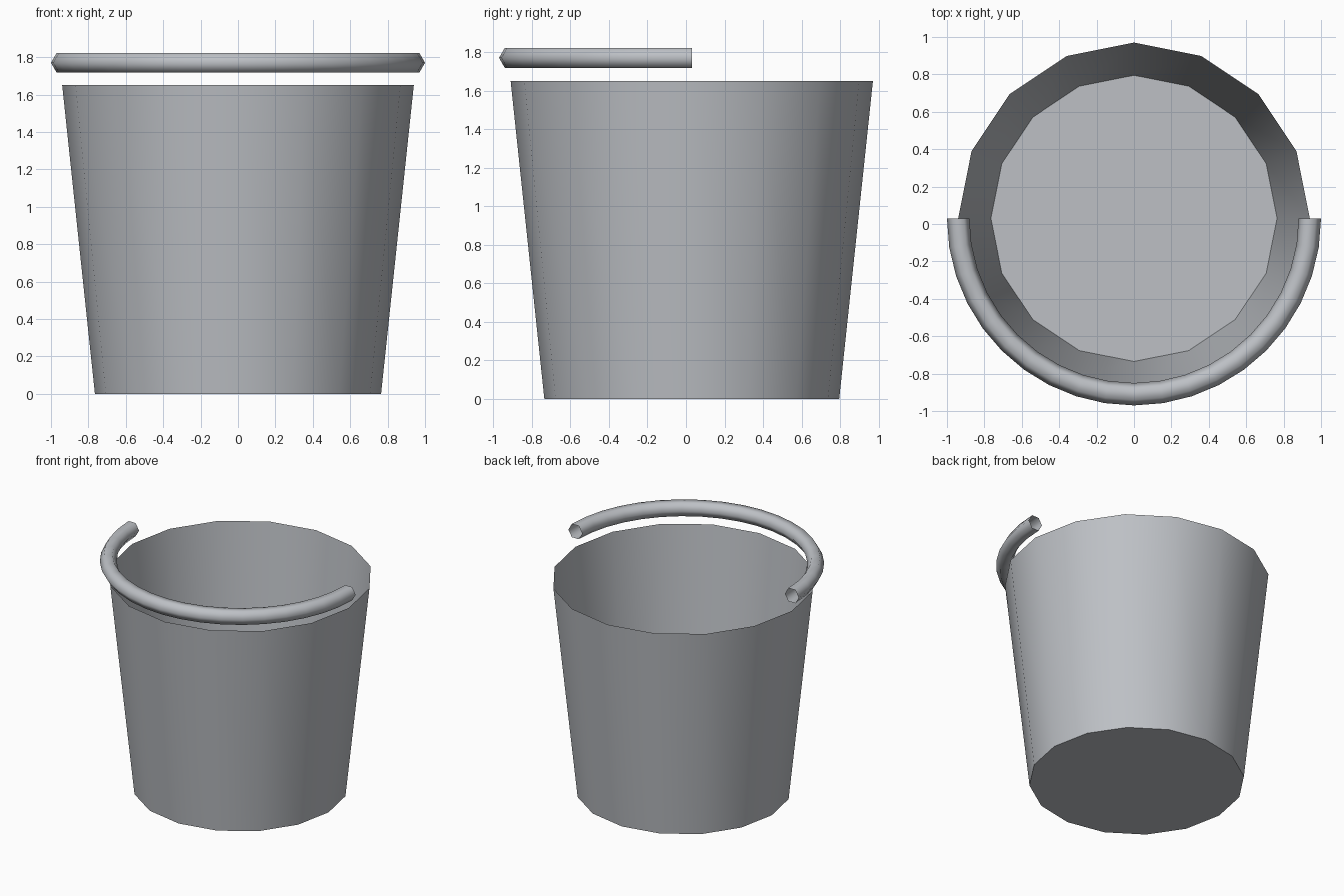
import bpy, bmesh
from math import pi, sin, cos, radians
from mathutils import Matrix, Vector

cube = bpy.data.objects.get("Cube")
if cube:
    bpy.data.objects.remove(cube, do_unlink=True)

CENTRE_Y = 0.03
RIM_RADIUS = 0.94

steel = bpy.data.materials.new("grey steel")
steel.use_nodes = True
colour = (0.51, 0.53, 0.56, 1)
steel.diffuse_color = colour
steel.node_tree.nodes["Principled BSDF"].inputs["Base Color"].default_value = colour


def add_part(name, bm, sharp_angle):
    """Turn a bmesh into a smooth-shaded object."""
    bmesh.ops.recalc_face_normals(bm, faces=bm.faces)
    mesh = bpy.data.meshes.new(name)
    bm.to_mesh(mesh)
    bm.free()
    mesh.materials.append(steel)
    obj = bpy.data.objects.new(name, mesh)
    bpy.context.collection.objects.link(obj)
    bpy.ops.object.select_all(action="DESELECT")
    obj.select_set(True)
    bpy.context.view_layer.objects.active = obj
    bpy.ops.object.shade_smooth_by_angle(angle=radians(sharp_angle))
    return obj


# Bucket: thin tapered wall with a flat base and an open top
height = 1.65
bm = bmesh.new()
bmesh.ops.create_cone(bm, cap_ends=True, segments=16, radius1=0.765,
                      radius2=RIM_RADIUS, depth=height,
                      matrix=Matrix.Translation((0, CENTRE_Y, height / 2)))
top = [f for f in bm.faces if f.calc_center_median().z > height - 0.01]
bmesh.ops.delete(bm, geom=top, context="FACES_ONLY")
add_part("bucket", bm, 50)

# Handle: six-sided tube swept half way round the front, open at both ends
bm = bmesh.new()
tube, handle_z = 0.06, 1.77
ring = [bm.verts.new((RIM_RADIUS + tube * cos(i * pi / 3), CENTRE_Y,
                      handle_z + tube * sin(i * pi / 3))) for i in range(6)]
edges = [bm.edges.new((ring[i], ring[(i + 1) % 6])) for i in range(6)]
bmesh.ops.spin(bm, geom=ring + edges, cent=Vector((0, CENTRE_Y, 0)),
               axis=(0, 0, 1), angle=-pi, steps=20)
# Spin direction may differ, so keep the sweep on the front side
if sum(v.co.y - CENTRE_Y for v in bm.verts) > 0:
    for v in bm.verts:
        v.co.y = 2 * CENTRE_Y - v.co.y
add_part("handle", bm, 80)
